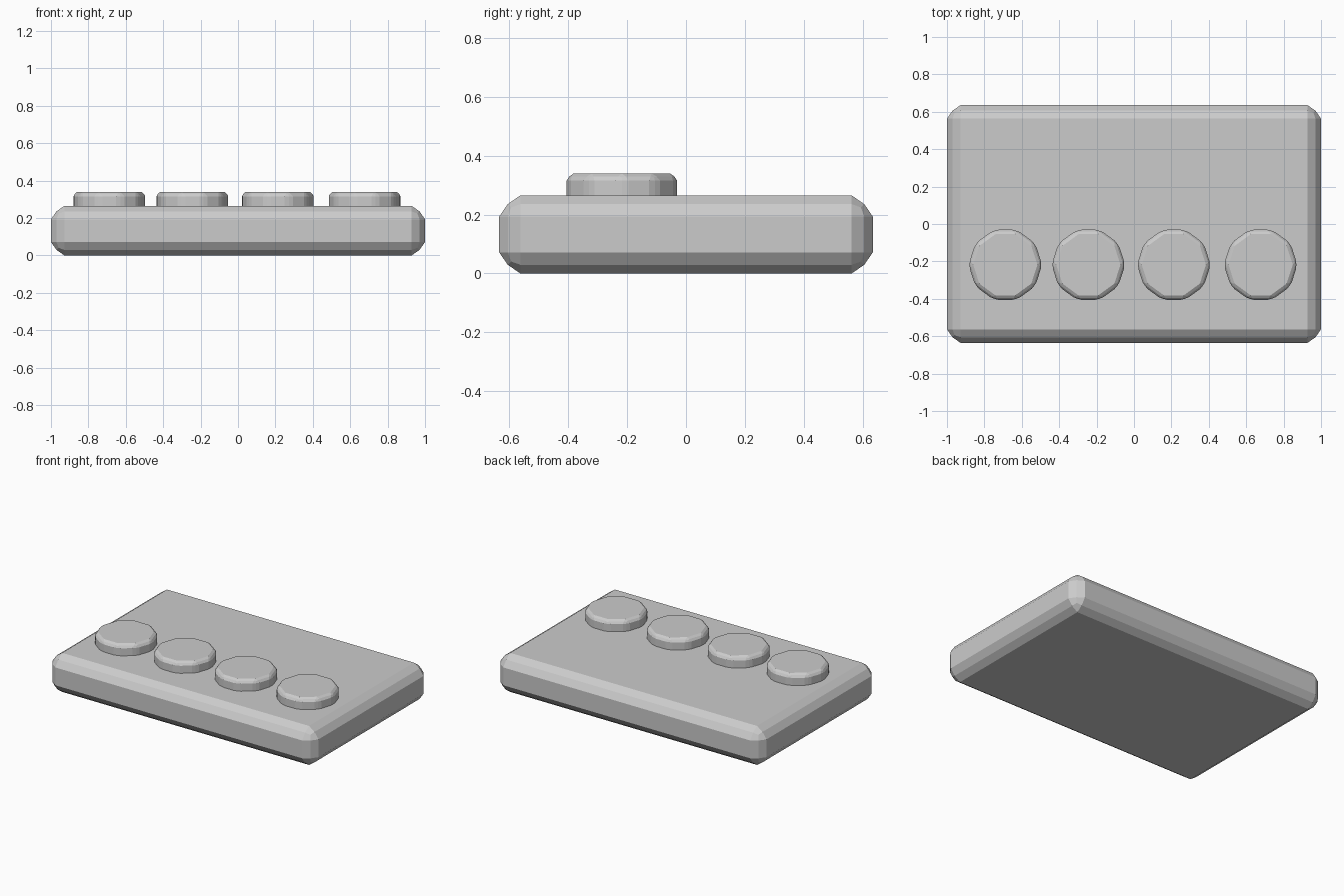
import bpy
import math

cube = bpy.data.objects.get("Cube")
if cube:
    bpy.data.objects.remove(cube, do_unlink=True)

# One plain grey for everything
grey = bpy.data.materials.new("plain grey")
grey.use_nodes = True
colour = (0.6, 0.6, 0.6, 1)
grey.diffuse_color = colour
grey.node_tree.nodes["Principled BSDF"].inputs["Base Color"].default_value = colour


def finish(obj, name, width):
    """Name the part, colour it and soften every edge with a bevel."""
    obj.name = name
    obj.data.materials.append(grey)
    bevel = obj.modifiers.new("soft edges", 'BEVEL')
    bevel.width = width
    bevel.segments = 2
    bevel.profile = 0.35
    bevel.limit_method = 'ANGLE'
    bevel.angle_limit = math.radians(30)


# Flat slab body
HEIGHT = 0.265
bpy.ops.mesh.primitive_cube_add(size=1, location=(0, 0, HEIGHT / 2))
slab = bpy.context.object
slab.scale = (2, 1.27, HEIGHT)
bpy.ops.object.transform_apply(location=False, rotation=False, scale=True)
finish(slab, "slab_body", 0.072)

# Row of four ten-sided knobs, sunk slightly into the slab
TOP, DEPTH = 0.34, 0.14
for number, x in enumerate((-0.688, -0.244, 0.213, 0.677), 1):
    bpy.ops.mesh.primitive_cylinder_add(
        vertices=10, radius=0.197, depth=DEPTH,
        location=(x, -0.218, TOP - DEPTH / 2))
    knob = bpy.context.object
    knob.rotation_euler.z = math.pi / 2
    finish(knob, f"knob_{number}", 0.024)
